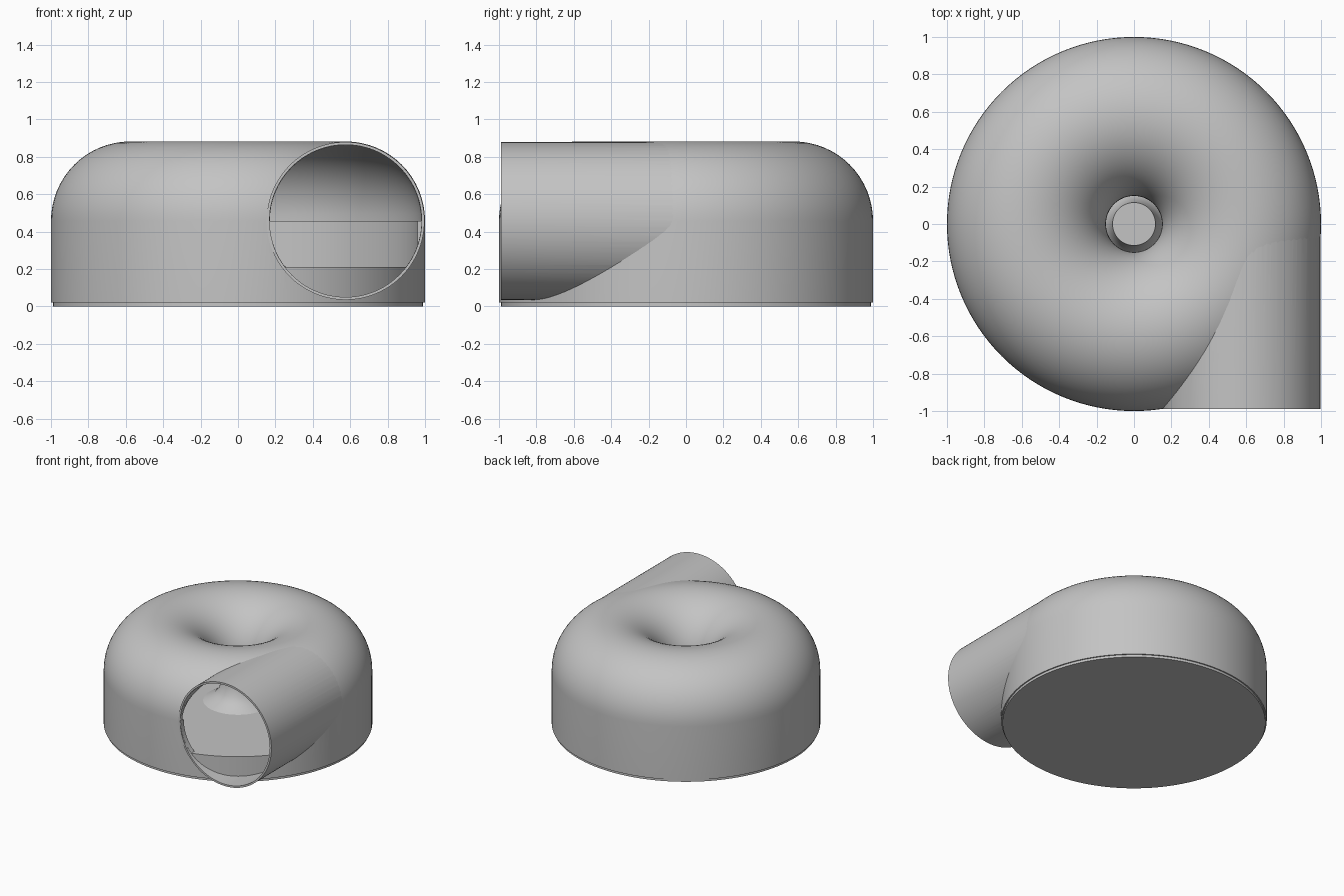
import bpy
import bmesh
import math
from mathutils import Matrix, Vector

cube = bpy.data.objects.get("Cube")
if cube:
    bpy.data.objects.remove(cube, do_unlink=True)

grey = bpy.data.materials.new("plain_grey")
grey.use_nodes = True
grey.diffuse_color = (0.55, 0.55, 0.55, 1)
grey.node_tree.nodes["Principled BSDF"].inputs["Base Color"].default_value = grey.diffuse_color

RING = 0.575      # radius of the duct centre line
MID = 0.457       # height of the duct centre line
FLOOR = 0.21      # height of the inner floor


def add_object(name, bm):
    bmesh.ops.recalc_face_normals(bm, faces=bm.faces)
    mesh = bpy.data.meshes.new(name)
    bm.to_mesh(mesh)
    bm.free()
    mesh.materials.append(grey)
    obj = bpy.data.objects.new(name, mesh)
    bpy.context.collection.objects.link(obj)
    return obj


def lathe(name, profile, steps=128):
    """Solid of revolution; the profile starts and ends on the axis."""
    bm = bmesh.new()
    verts = [bm.verts.new((r, 0, z)) for r, z in profile]
    edges = [bm.edges.new(pair) for pair in zip(verts, verts[1:])]
    bmesh.ops.spin(bm, geom=verts + edges, cent=(0, 0, 0), axis=(0, 0, 1),
                   angle=math.tau, steps=steps, use_merge=True)
    bmesh.ops.remove_doubles(bm, verts=bm.verts, dist=0.0001)
    return add_object(name, bm)


def pipe(name, radius, y_front, y_back, floor=None):
    """Solid cylinder along y, optionally trimmed flat below a height."""
    bm = bmesh.new()
    place = Matrix.Translation((RING, (y_front + y_back) / 2, MID)) @ Matrix.Rotation(math.pi / 2, 4, "X")
    bmesh.ops.create_cone(bm, cap_ends=True, segments=96, radius1=radius, radius2=radius,
                          depth=y_back - y_front, matrix=place)
    if floor is not None:
        cut = bmesh.ops.bisect_plane(bm, geom=bm.verts[:] + bm.edges[:] + bm.faces[:],
                                     plane_co=(0, 0, floor), plane_no=(0, 0, -1), clear_outer=True)
        rim = [e for e in cut["geom_cut"] if isinstance(e, bmesh.types.BMEdge)]
        bmesh.ops.holes_fill(bm, edges=rim)
    return add_object(name, bm)


def arc(tube, steps=32):
    """Upper half circle from the outside of the ring to the inside."""
    return [(RING + tube * math.cos(math.pi * i / steps),
             MID + tube * math.sin(math.pi * i / steps)) for i in range(steps + 1)]


def subtract(obj, cutters):
    for cutter in cutters:
        mod = obj.modifiers.new("cut", "BOOLEAN")
        mod.operation = "DIFFERENCE"
        mod.solver = "EXACT"
        mod.object = cutter
    bpy.context.view_layer.update()
    result = bpy.data.meshes.new_from_object(
        obj.evaluated_get(bpy.context.evaluated_depsgraph_get()))
    obj.modifiers.clear()
    obj.data = result


# Housing and outlet start as solids
shell = [(0, 0.02), (1, 0.02)] + arc(0.425) + [(0, MID)]
housing = lathe("housing", shell)
outlet = pipe("outlet_pipe", 0.422, -0.99, -0.02)

# Cutters: inner chamber with a stepped wall, and the outlet bore
chamber = lathe("chamber_cutter", [(0, FLOOR), (0.96, FLOOR), (0.96, MID)] + arc(0.405)
                + [(0.149, MID), (0.149, 0.6), (0, 0.6)])
bore = pipe("bore_cutter", 0.407, -1.2, 0.01)
upper_bore = pipe("upper_bore_cutter", 0.406, -1.2, -0.03, FLOOR + 0.001)
solid = lathe("solid_cutter", shell)

subtract(outlet, [bore, solid])
subtract(housing, [chamber, upper_bore])
for cutter in (chamber, bore, upper_bore, solid):
    bpy.data.objects.remove(cutter, do_unlink=True)

# Base plate and the flared hub below the inlet
base = lathe("base_plate", [(0, 0), (0.99, 0), (0.99, 0.022), (0, 0.022)])
hub = lathe("hub", [(0, 0.42), (0.115, 0.42), (0.125, 0.36), (0.145, 0.3),
                    (0.185, 0.25), (0.26, FLOOR), (0.26, 0.2), (0, 0.2)], 64)

# Smooth shading with crisp edges
bpy.ops.object.select_all(action="DESELECT")
for obj in (housing, outlet, base, hub):
    obj.select_set(True)
bpy.context.view_layer.objects.active = housing
bpy.ops.object.shade_smooth_by_angle(angle=math.radians(30))
